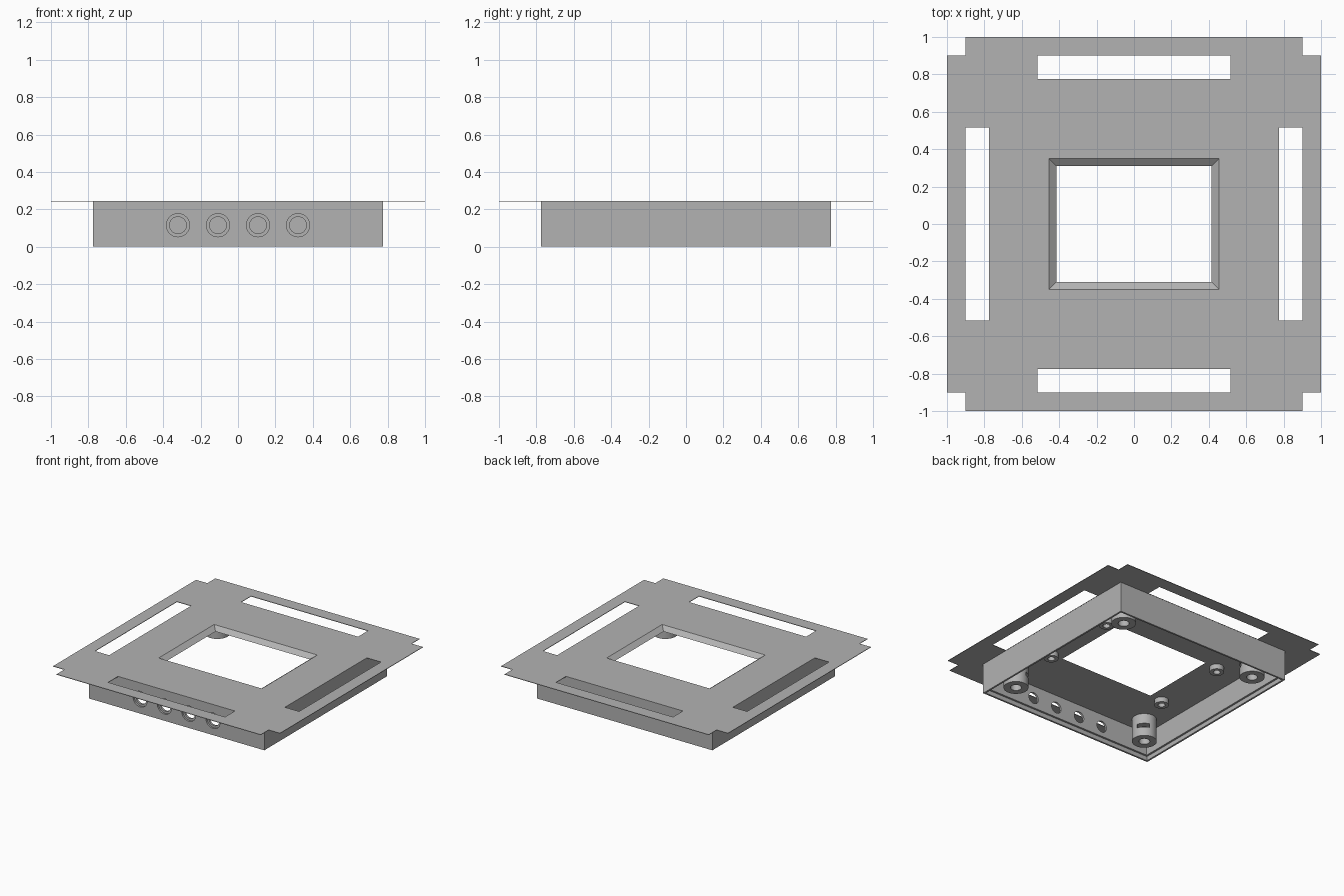
import bpy
import bmesh
from math import radians, atan2
from mathutils import Matrix, Vector

old = bpy.data.objects.get("Cube")
if old:
    bpy.data.objects.remove(old, do_unlink=True)

grey = bpy.data.materials.new("plain grey")
grey.use_nodes = True
GREY = (0.45, 0.45, 0.45, 1)
grey.diffuse_color = GREY
grey.node_tree.nodes["Principled BSDF"].inputs["Base Color"].default_value = GREY

TOP, FLANGE_LOW, PANEL_LOW, POST_LOW = 0.245, 0.241, 0.215, 0.034


def make(name, bm):
    mesh = bpy.data.meshes.new(name)
    bm.to_mesh(mesh)
    bm.free()
    mesh.materials.append(grey)
    obj = bpy.data.objects.new(name, mesh)
    bpy.context.scene.collection.objects.link(obj)
    return obj


def box(name, x, y, z, turn=0):
    """Box from (low, high) pairs, turned about the z axis at the origin."""
    bm = bmesh.new()
    size = [b - a for a, b in (x, y, z)]
    mid = Vector([(a + b) / 2 for a, b in (x, y, z)])
    bmesh.ops.create_cube(bm, size=1, matrix=Matrix.Rotation(turn, 4, "Z")
                          @ Matrix.Translation(mid) @ Matrix.Diagonal((*size, 1)))
    return make(name, bm)


def cylinder(name, radius, centre, depth, axis="Z", top_radius=None, sides=32):
    bm = bmesh.new()
    turn = Matrix.Rotation(radians(90), 4, "X") if axis == "Y" else Matrix()
    bmesh.ops.create_cone(bm, cap_ends=True, segments=sides, radius1=radius,
                          radius2=radius, depth=depth,
                          matrix=Matrix.Translation(centre) @ turn)
    return make(name, bm)


def cut(obj, cutters):
    """Subtract each cutter, bake the result and remove the cutter."""
    for cutter in cutters:
        cutter.hide_render = True
        mod = obj.modifiers.new("cut", "BOOLEAN")
        mod.operation, mod.solver, mod.object = "DIFFERENCE", "EXACT", cutter
        graph = bpy.context.evaluated_depsgraph_get()
        mesh = bpy.data.meshes.new_from_object(obj.evaluated_get(graph))
        obj.modifiers.clear()
        obj.data = mesh
        bpy.data.objects.remove(cutter, do_unlink=True)


def window_cutter():
    """Tapered prism that leaves a sloping edge around the opening."""
    bm = bmesh.new()
    slope = 0.04 / (TOP - PANEL_LOW)
    rings = []
    for z in (PANEL_LOW - 0.03, TOP + 0.03):
        grow = (z - PANEL_LOW) * slope
        hx, hy = 0.415 + grow, 0.31 + grow
        rings.append([bm.verts.new((sx * hx, sy * hy, z))
                      for sx, sy in ((-1, -1), (1, -1), (1, 1), (-1, 1))])
    low, high = rings
    bm.faces.new(low[::-1])
    bm.faces.new(high)
    for i in range(4):
        j = (i + 1) % 4
        bm.faces.new((low[i], low[j], high[j], high[i]))
    return make("window_cutter", bm)


# Thin flange with notched corners, four slots and the window
flange = box("flange", (-1, 1), (-1, 1), (FLANGE_LOW, TOP))
quarter_turns = [radians(90 * i) for i in range(4)]
notches = [box("notch", (0.9, 1.1), (0.9, 1.1), (0.2, 0.3), a) for a in quarter_turns]
slots = [box("slot", (-0.516, 0.516), (0.775, 0.9), (0.2, 0.3), a) for a in quarter_turns]
cut(flange, notches + slots + [window_cutter()])

# Open-bottomed case with a stepped rim and the window
case = box("case", (-0.774, 0.774), (-0.774, 0.774), (0, FLANGE_LOW))
cavity = box("cavity", (-0.745, 0.745), (-0.745, 0.745), (-0.1, PANEL_LOW))
recess = box("rim_recess", (-0.76, 0.76), (-0.76, 0.76), (-0.1, POST_LOW))
cut(case, [cavity, recess, window_cutter()])

# Row of counterbored holes in the front wall
for i in range(4):
    x = (i - 1.5) * 0.214
    cut(case, [cylinder("counterbore", 0.062, (x, -0.81, 0.115), 0.1, "Y"),
               cylinder("hole", 0.045, (x, -0.76, 0.115), 0.2, "Y")])

# Corner screw posts with nut slots, and short standoffs by the window
parts = [flange, case]
for sx in (-1, 1):
    for sy in (-1, 1):
        side = ("left" if sx > 0 else "right") + ("_back" if sy > 0 else "_front")
        x, y = sx * 0.605, sy * 0.605
        post = cylinder("corner_post_" + side, 0.09, (x, y, (POST_LOW + PANEL_LOW) / 2),
                        PANEL_LOW - POST_LOW)
        bore = cylinder("bore", 0.04, (x, y, 0.08), 0.16)
        reach = Vector((x, y)).length
        nut_slot = box("nut_slot", (reach - 0.15, reach + 0.045), (-0.045, 0.045),
                       (0.105, 0.135), atan2(y, x))
        cut(post, [bore, nut_slot])

        sx_pos, sy_pos = sx * 0.52, sy * 0.31
        standoff = cylinder("standoff_" + side, 0.052, (sx_pos, sy_pos, 0.195), 0.04)
        cut(standoff, [cylinder("pilot", 0.026, (sx_pos, sy_pos, 0.18), 0.06)])
        parts += [post, standoff]

# Smooth the round walls and keep the edges sharp
bpy.ops.object.select_all(action="DESELECT")
for part in parts:
    part.select_set(True)
bpy.context.view_layer.objects.active = case
bpy.ops.object.shade_smooth_by_angle(angle=radians(30))
